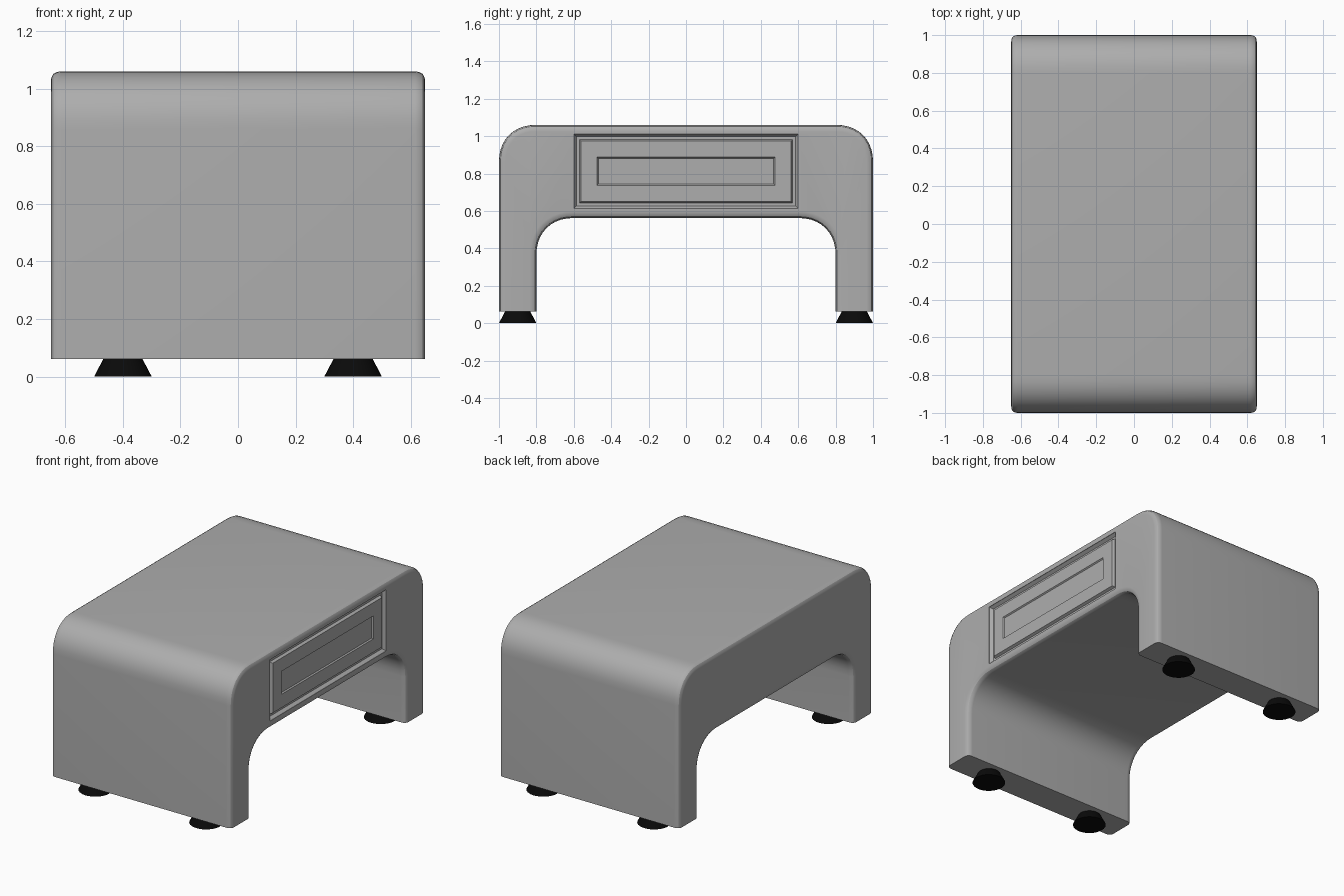
import bpy, bmesh
from math import sin, cos, pi

if "Cube" in bpy.data.objects:
    bpy.data.objects.remove(bpy.data.objects["Cube"])


def finish(bm, name):
    bmesh.ops.recalc_face_normals(bm, faces=bm.faces)
    mesh = bpy.data.meshes.new(name)
    bm.to_mesh(mesh)
    bm.free()
    ob = bpy.data.objects.new(name, mesh)
    bpy.context.collection.objects.link(ob)
    return ob


def material(name, value):
    mat = bpy.data.materials.new(name)
    mat.diffuse_color = (value, value, value, 1)
    mat.use_nodes = True
    mat.node_tree.nodes["Principled BSDF"].inputs["Base Color"].default_value = mat.diffuse_color
    return mat


def activate(ob):
    bpy.ops.object.select_all(action='DESELECT')
    ob.select_set(True)
    bpy.context.view_layer.objects.active = ob


def smooth(ob):
    activate(ob)
    bpy.ops.object.shade_smooth_by_angle(angle=pi / 6)


def arch(half, top, r, n=10):
    """Right-to-left path up and over, with slightly full rounded shoulders."""
    p = 2 / 2.2
    angles = [i * pi / 2 / n for i in range(n + 1)]
    right = [(half - r + r * max(cos(a), 0) ** p, top - r + r * max(sin(a), 0) ** p)
             for a in angles]
    right = [(half, FOOT)] + right
    return right + [(-y, z) for y, z in reversed(right)]


FOOT, HALF_X = 0.061, 0.65
grey = material("dark_grey", 0.42)
black = material("black_rubber", 0.003)

# Arched body: outer and inner arch profile extruded along x
bm = bmesh.new()
profile = arch(1.0, 1.06, 0.2) + arch(0.8, 0.562, 0.2)[::-1]
face = bm.faces.new([bm.verts.new((-HALF_X, y, z)) for y, z in profile])
ext = bmesh.ops.extrude_face_region(bm, geom=[face])
bmesh.ops.translate(bm, vec=(2 * HALF_X, 0, 0),
                    verts=[v for v in ext['geom'] if isinstance(v, bmesh.types.BMVert)])
# Round the side rims, leaving the leg bottoms sharp
rims = [e for e in bm.edges
        if abs(e.verts[0].co.x - e.verts[1].co.x) < 1e-4
        and max(v.co.z for v in e.verts) > FOOT + 0.01]
bmesh.ops.bevel(bm, geom=rims, offset=0.035, segments=4, profile=0.58, affect='EDGES')
body = finish(bm, "table_body")
body.data.materials.append(grey)


# Nested rectangles stepping along x, closed at both ends
def rings(name, levels):
    bm = bmesh.new()
    loops = []
    for x, hy, z0, z1 in levels:
        loops.append([bm.verts.new((x, y, z)) for y, z in
                      ((-hy, z0), (hy, z0), (hy, z1), (-hy, z1))])
    for a, b in zip(loops, loops[1:]):
        for i in range(4):
            j = (i + 1) % 4
            bm.faces.new((a[i], a[j], b[j], b[i]))
    bm.faces.new(loops[0])
    bm.faces.new(loops[-1])
    ob = finish(bm, name)
    ob.data.materials.append(grey)
    return ob


# Drawer opening in the right side
cutter = rings("drawer_cutter", [(0.58, 0.6, 0.612, 1.012), (0.7, 0.6, 0.612, 1.012)])
cut = body.modifiers.new("drawer_opening", 'BOOLEAN')
cut.operation, cut.solver, cut.object = 'DIFFERENCE', 'EXACT', cutter
activate(body)
bpy.ops.object.modifier_apply(modifier=cut.name)
bpy.data.objects.remove(cutter)
smooth(body)

# Drawer: sloped groove, raised front, shallow recessed centre panel
steps = [(0.58, 0.0), (0.648, 0.0), (0.628, 0.014), (0.628, 0.03), (0.645, 0.038)]
levels = [(x, 0.6 - d, 0.612 + d, 1.012 - d) for x, d in steps]
levels += [(0.645, 0.475, 0.737, 0.887), (0.637, 0.469, 0.743, 0.881)]
rings("drawer_front", levels)

# Black flared feet
for sx in (-1, 1):
    for sy in (-1, 1):
        bpy.ops.mesh.primitive_cone_add(vertices=32, radius1=0.1, radius2=0.068,
                                        depth=FOOT, location=(sx * 0.4, sy * 0.9, FOOT / 2))
        foot = bpy.context.object
        foot.name = ("front" if sy < 0 else "back") + ("_left" if sx < 0 else "_right") + "_foot"
        foot.data.materials.append(black)
        smooth(foot)
